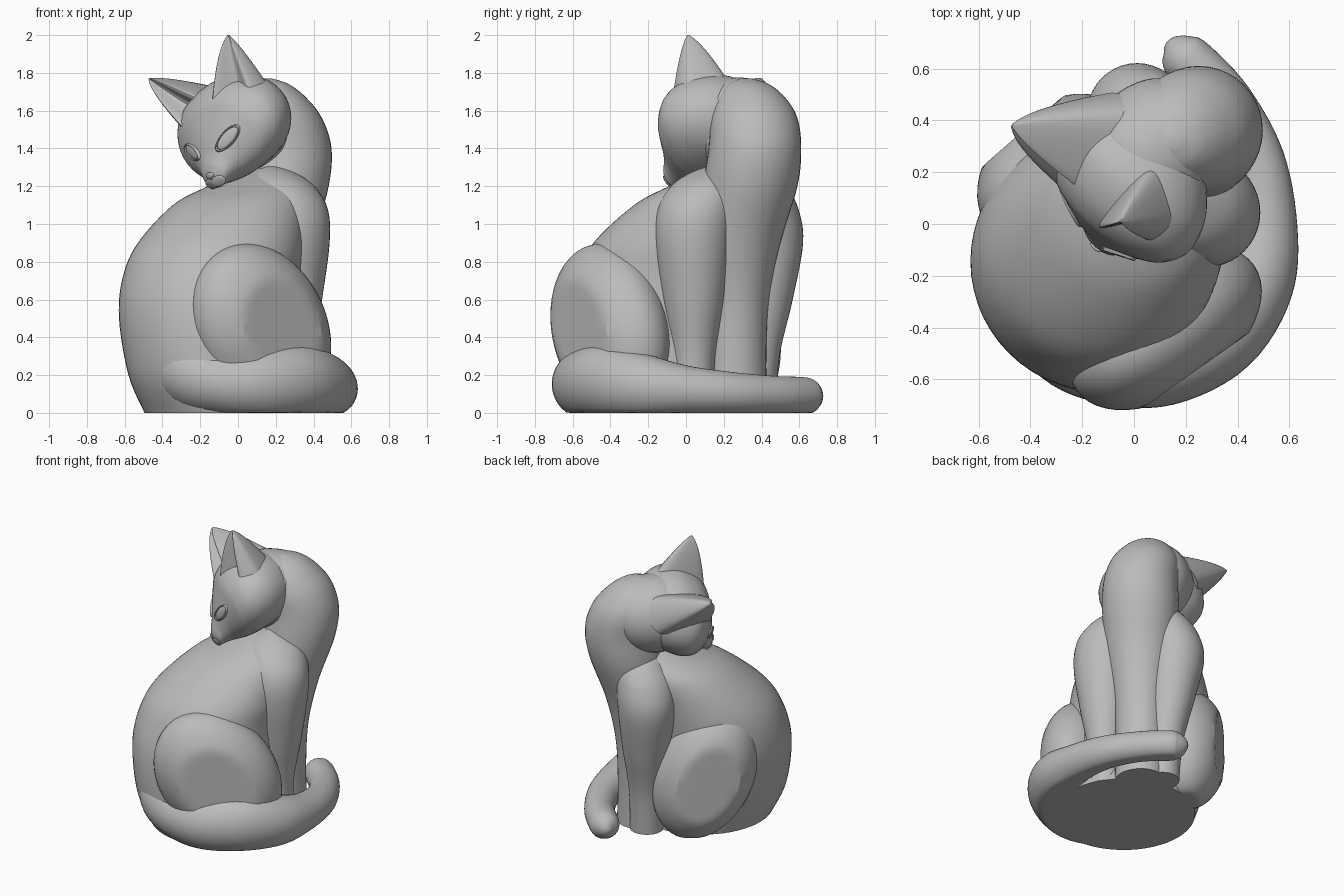
import bpy, bmesh, math
from mathutils import Vector, Matrix
from mathutils.bvhtree import BVHTree

if "Cube" in bpy.data.objects:
    bpy.data.objects.remove(bpy.data.objects["Cube"])

stone = bpy.data.materials.new("grey stone")
stone.use_nodes = True
GREY = (0.5, 0.5, 0.5, 1)
stone.diffuse_color = GREY
stone.node_tree.nodes["Principled BSDF"].inputs["Base Color"].default_value = GREY

X, Y, Z = Vector((1, 0, 0)), Vector((0, 1, 0)), Vector((0, 0, 1))


def finish(name, bm, sharp=40):
    """Rest the part on the ground and turn it into a smooth object."""
    for v in bm.verts:
        v.co.z = max(v.co.z, 0)
    bmesh.ops.recalc_face_normals(bm, faces=bm.faces)
    mesh = bpy.data.meshes.new(name)
    bm.to_mesh(mesh)
    bm.free()
    mesh.materials.append(stone)
    obj = bpy.data.objects.new(name, mesh)
    bpy.context.collection.objects.link(obj)
    bpy.ops.object.select_all(action='DESELECT')
    obj.select_set(True)
    bpy.context.view_layer.objects.active = obj
    bpy.ops.object.shade_smooth_by_angle(angle=math.radians(sharp))


def spline(points, steps=6, closed=False):
    """Catmull-Rom curve through points of any dimension."""
    n, out = len(points), []
    for i in range(n if closed else n - 1):
        ids = [(i + k) % n if closed else min(max(i + k, 0), n - 1) for k in (-1, 0, 1, 2)]
        for s in range(steps):
            t = s / steps
            out.append([b + 0.5 * t * (c - a + t * (2 * a - 5 * b + 4 * c - d + t * (3 * (b - c) + d - a)))
                        for a, b, c, d in zip(*(points[k] for k in ids))])
    return out if closed else out + [list(points[-1])]


def bridge(bm, rings, capped=True):
    """Skin a stack of rings and close both ends."""
    rows = [[bm.verts.new(p) for p in ring] for ring in rings]
    n = len(rows[0])
    for lo, hi in zip(rows, rows[1:]):
        for i in range(n):
            bm.faces.new((lo[i], lo[(i + 1) % n], hi[(i + 1) % n], hi[i]))
    if capped:
        bm.faces.new(rows[0])
        bm.faces.new(rows[-1])
    bmesh.ops.recalc_face_normals(bm, faces=bm.faces)


def loft(stations, axes=None, sides=40):
    """Oval rings along a path; stations are x, y, z, width[, height]."""
    path = spline([s if len(s) == 5 else (*s, s[-1]) for s in stations])
    centres = [Vector(p[:3]) for p in path]
    rings = []
    for i, (c, p) in enumerate(zip(centres, path)):
        u, v = axes or (None, None)
        if not axes:
            tangent = (centres[min(i + 1, len(path) - 1)] - centres[max(i - 1, 0)]).normalized()
            u = tangent.cross(Z).normalized()
            v = u.cross(tangent)
        turn = [2 * math.pi * k / sides for k in range(sides)]
        rings.append([c + u * max(p[3], 0.004) * math.cos(a) + v * max(p[4], 0.004) * math.sin(a)
                      for a in turn])
    bm = bmesh.new()
    bridge(bm, rings)
    return bm


# Torso, leaning up towards the chest
finish("torso", loft([
    (-0.03, -0.14, 0, 0.465), (-0.1, -0.17, 0.2, 0.48), (-0.145, -0.15, 0.5, 0.485),
    (-0.14, -0.11, 0.72, 0.47), (-0.09, -0.05, 0.9, 0.44), (0.01, 0.08, 1.1, 0.355),
    (0.1, 0.17, 1.2, 0.26), (0.16, 0.24, 1.28, 0.15), (0.19, 0.27, 1.33, 0.03)], (X, Y), 56))

# Chest rising into the neck, then the nape arching over to the head
finish("chest_and_neck", loft([
    (0.16, 0.26, 0, 0.17), (0.16, 0.26, 0.3, 0.165), (0.165, 0.265, 0.6, 0.175),
    (0.18, 0.28, 0.9, 0.22), (0.23, 0.34, 1.2, 0.25), (0.25, 0.365, 1.4, 0.245),
    (0.215, 0.36, 1.56, 0.23), (0.18, 0.345, 1.67, 0.18), (0.16, 0.33, 1.74, 0.11),
    (0.15, 0.32, 1.77, 0.03)], (X, Y)))
finish("nape", loft([
    (0.28, 0.39, 1.47, 0.1), (0.22, 0.37, 1.49, 0.2), (0.12, 0.32, 1.51, 0.255),
    (0.0, 0.22, 1.52, 0.25), (-0.08, 0.15, 1.52, 0.17)]))

# Shoulders running down into the front legs
finish("front_leg_near", loft([
    (0.28, 0.04, 0, 0.11), (0.28, 0.04, 0.3, 0.115), (0.28, 0.04, 0.6, 0.165),
    (0.28, 0.04, 0.9, 0.205), (0.265, 0.06, 1.08, 0.21), (0.225, 0.1, 1.2, 0.18),
    (0.195, 0.13, 1.27, 0.11), (0.18, 0.15, 1.31, 0.02)], (X, Y)))
finish("front_leg_far", loft([
    (0.06, 0.36, 0, 0.11), (0.05, 0.38, 0.3, 0.115), (0.03, 0.41, 0.6, 0.155),
    (0.01, 0.43, 0.9, 0.19), (0.04, 0.41, 1.08, 0.185), (0.09, 0.38, 1.2, 0.15),
    (0.12, 0.35, 1.27, 0.09), (0.13, 0.34, 1.31, 0.02)], (X, Y)))

# Haunches: leaning ovals with a flattened outer face
for name, centre, side, length, yaw in (("haunch_near", Vector((0.12, -0.4, 0.44)), 1, 0.41, 35),
                                        ("haunch_far", Vector((-0.295, 0.205, 0.43)), -1, 0.335, 41)):
    ahead = Matrix.Rotation(math.radians(yaw), 3, 'Z') @ X
    aside = ahead.cross(Z) * side
    bm = bmesh.new()
    bmesh.ops.create_uvsphere(bm, u_segments=48, v_segments=32, radius=1)
    for v in bm.verts:
        a, b, c = v.co
        v.co = centre + ahead * (length * a - 0.09 * c) + aside * 0.255 * min(b, 0.8) + Z * 0.455 * c
    finish(name, bm, 25)

# Tail flowing out of the back and round the near side
finish("tail", loft([
    (-0.42, -0.12, 0.5, 0.08), (-0.35, -0.29, 0.34, 0.16), (-0.24, -0.43, 0.22, 0.2),
    (-0.07, -0.505, 0.16, 0.195, 0.18), (0.12, -0.52, 0.155, 0.18, 0.19),
    (0.33, -0.42, 0.165, 0.17, 0.195), (0.46, -0.22, 0.14, 0.16, 0.17), (0.5, 0, 0.12, 0.13),
    (0.47, 0.25, 0.105, 0.11), (0.36, 0.47, 0.095, 0.1), (0.23, 0.61, 0.09, 0.1),
    (0.18, 0.65, 0.09, 0.09), (0.14, 0.68, 0.09, 0.055), (0.12, 0.69, 0.09, 0.01)]))

# Head, turned back over the body and tilted
face = Vector((-0.56, -0.74, -0.38)).normalized()
crown = face.cross(Vector((0.73, -0.61, 0.305))).normalized()
cheek = crown.cross(face)
skull = Vector((-0.025, 0.14, 1.5))


def in_head(side, up, out):
    return skull + cheek * side + crown * up + face * out


profile = [(-0.31, 0.02, 0.03, 0.03), (-0.25, 0.02, 0.2, 0.16), (-0.12, 0.02, 0.32, 0.24),
           (0.02, 0.01, 0.35, 0.25), (0.12, -0.015, 0.3, 0.225), (0.18, -0.05, 0.225, 0.18),
           (0.23, -0.085, 0.15, 0.135), (0.275, -0.125, 0.1, 0.09), (0.31, -0.15, 0.07, 0.062),
           (0.33, -0.155, 0.02, 0.02)]
head = loft([(*in_head(0, up, out), w, h) for out, up, w, h in profile], (cheek, crown))
surface = BVHTree.FromBMesh(head)
finish("head", head)


def on_face(name, side, up, size, roll=0, rim=False):
    """Lay a flattened oval or a rim on the face."""
    spot, normal, *_ = surface.ray_cast(in_head(side, up, 1), -face)
    normal = normal if normal.dot(face) > 0 else -normal
    u = crown.cross(normal).normalized()
    frame = Matrix((u, normal.cross(u), normal)).transposed()
    bm = bmesh.new()
    if rim:
        turn = [2 * math.pi * k / 32 for k in range(32)]
        bridge(bm, [[Vector((k * math.cos(a), k * math.sin(a), h)) for a in turn]
                    for k, h in ((1, -1), (1, 0.7), (1.1, 0.8), (1.3, -1))], False)
    else:
        bmesh.ops.create_uvsphere(bm, u_segments=24, v_segments=16, radius=1)
    spin = Matrix.Rotation(roll, 3, 'Z')
    for v in bm.verts:
        v.co = spot + frame @ (spin @ Vector([p * s for p, s in zip(v.co, size)]))
    finish(name, bm)


for label, m in (("near", 1), ("far", -1)):
    on_face("eye_" + label, m * 0.135, 0.0, (0.075, 0.032, 0.01), m * 0.4)
    on_face("eyelid_" + label, m * 0.135, 0.0, (0.077, 0.034, 0.012), m * 0.4, True)
    on_face("muzzle_" + label, m * 0.03, -0.18, (0.042, 0.032, 0.008))
on_face("nose", 0, -0.135, (0.028, 0.018, 0.009))


def ear(name, tip, inner, low, back, top):
    """Tapering shell with a hollow front."""
    tip, inner, low, back, top = map(Vector, (tip, inner, low, back, top))
    middle = (inner + low + back + top) / 4
    hollow = (inner + low) / 2 * 0.55 + middle * 0.45
    base = [Vector(p) for p in spline([inner, hollow, low, back, top], 8, True)]
    rings = []
    for k in range(17):
        t = k / 16
        axis = middle.lerp(tip, t)
        rings.append([axis + (p - middle) * max((1 - t) ** 0.72, 0.03) for p in base])
    bm = bmesh.new()
    bridge(bm, rings)
    finish(name, bm)


ear("ear_near", (-0.05, 0.01, 2.0), (-0.14, 0.0, 1.6), (0.11, -0.08, 1.6), (0.26, 0.04, 1.58), (0.12, 0.29, 1.65))
ear("ear_far", (-0.47, 0.38, 1.77), (-0.14, 0.1, 1.64), (-0.28, 0.15, 1.49), (-0.13, 0.49, 1.5), (0.02, 0.42, 1.69))
